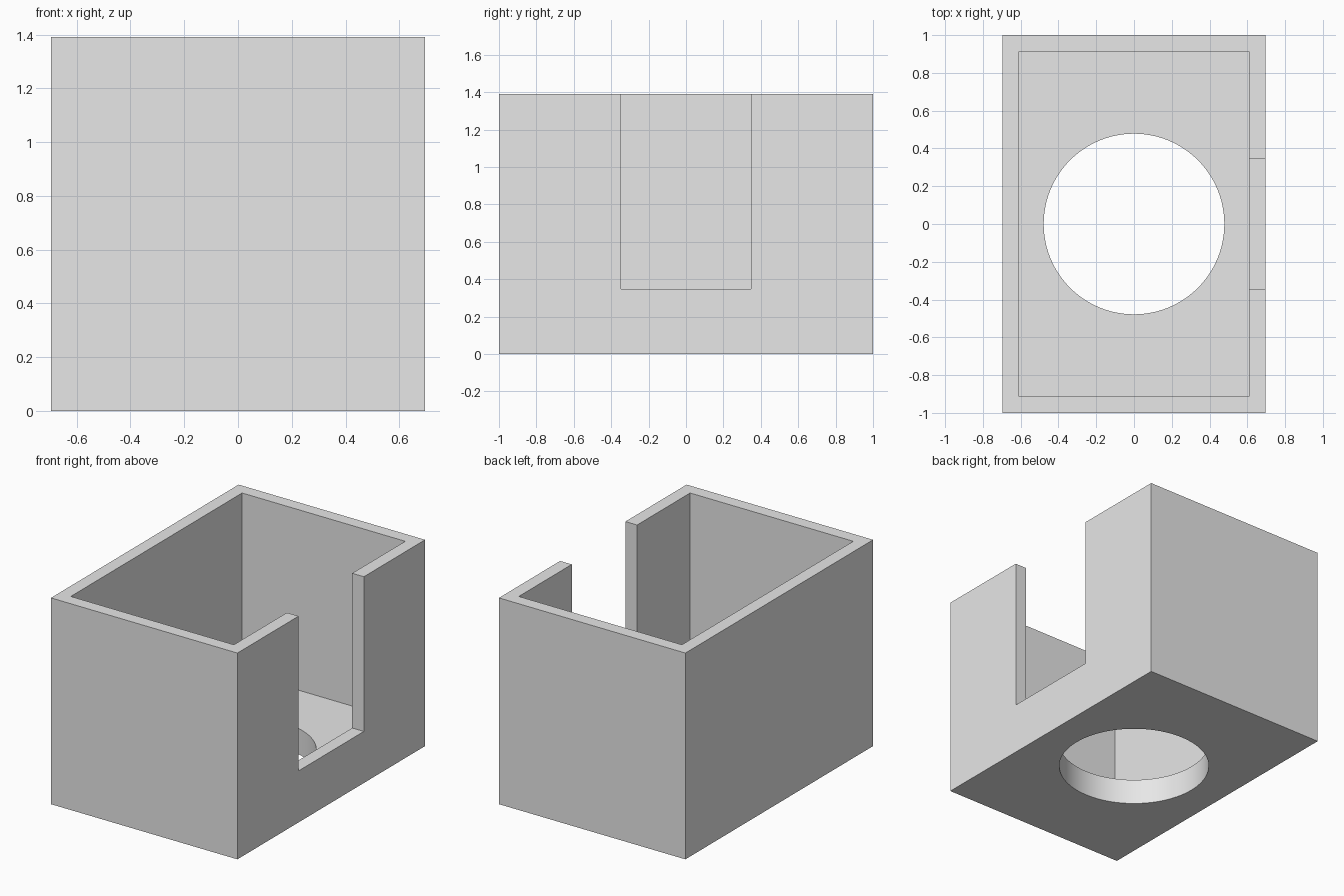
import bpy

if "Cube" in bpy.data.objects:
    bpy.data.objects.remove(bpy.data.objects["Cube"], do_unlink=True)

U = 2 / 23                      # wall thickness, used as the module
HALF_X, HALF_Y, HEIGHT = 8 * U, 1.0, 16 * U
FLOOR = 2 * U
OVER = 0.2                      # cutter overshoot

grey = bpy.data.materials.new("light_grey")
grey.use_nodes = True
grey.diffuse_color = (0.8, 0.8, 0.8, 1)
grey.node_tree.nodes["Principled BSDF"].inputs["Base Color"].default_value = (0.8, 0.8, 0.8, 1)


def box(name, low, high):
    """Axis-aligned box between two corners."""
    centre = [(a + b) / 2 for a, b in zip(low, high)]
    bpy.ops.mesh.primitive_cube_add(size=1, location=centre)
    obj = bpy.context.object
    obj.name = name
    obj.scale = [b - a for a, b in zip(low, high)]
    bpy.ops.object.transform_apply(location=True, rotation=False, scale=True)
    obj.data.materials.append(grey)
    return obj


def cut(target, cutter):
    """Subtract the cutter from the target and discard it."""
    cutter.hide_render = True
    mod = target.modifiers.new(cutter.name, 'BOOLEAN')
    mod.operation = 'DIFFERENCE'
    mod.solver = 'EXACT'
    mod.object = cutter
    bpy.ops.object.select_all(action='DESELECT')
    bpy.context.view_layer.objects.active = target
    target.select_set(True)
    bpy.ops.object.modifier_apply(modifier=mod.name)
    bpy.data.objects.remove(cutter, do_unlink=True)


# Outer block
housing = box("open_housing", (-HALF_X, -HALF_Y, 0), (HALF_X, HALF_Y, HEIGHT))

# Open interior above the floor
cut(housing, box("interior_cutter", (U - HALF_X, U - HALF_Y, FLOOR),
                 (HALF_X - U, HALF_Y - U, HEIGHT + OVER)))

# Slot down through the left wall
cut(housing, box("slot_cutter", (HALF_X - 2 * U, -4 * U, 4 * U),
                 (HALF_X + OVER, 4 * U, HEIGHT + OVER)))

# Round hole through the floor
bpy.ops.mesh.primitive_cylinder_add(vertices=96, radius=5.5 * U, depth=2 * FLOOR,
                                    location=(0, 0, FLOOR / 2))
hole = bpy.context.object
hole.name = "hole_cutter"
hole.data.materials.append(grey)
cut(housing, hole)

bpy.ops.object.shade_smooth_by_angle()
